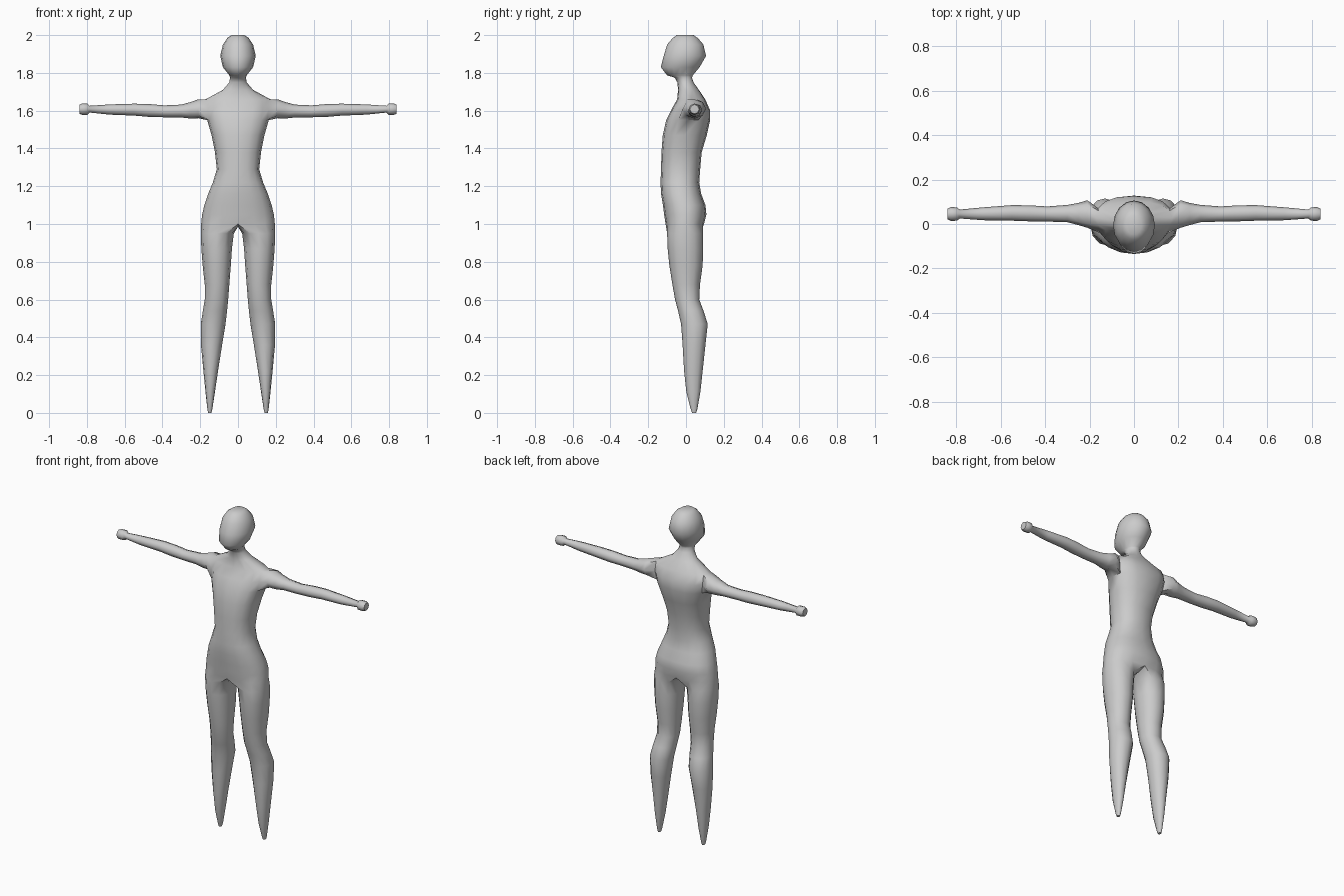
import bpy, bmesh, math

N = 16  # vertices round the trunk; 0 = front centre, 4 = +x side, 8 = back centre
bm = bmesh.new()


def spow(v, p):
    return math.copysign(abs(v) ** (2 / p), v)


def level_ring(z, cx, hw, front, back, angles, p):
    """Horizontal rounded ring: centre x, half width, front and back y."""
    cy, hy = (front + back) / 2, (back - front) / 2
    return [bm.verts.new((cx + hw * spow(math.cos(a), p), cy + hy * spow(math.sin(a), p), z))
            for a in angles]


def bridge(a, b, skip=()):
    n = len(a)
    for j in range(n):
        if j not in skip:
            bm.faces.new((a[j], a[(j + 1) % n], b[(j + 1) % n], b[j]))


# Trunk, neck and head: z, half width, front y, back y, roundness
trunk = [
    (1.00, 0.195, -0.108, 0.095, 2.3),
    (1.05, 0.190, -0.116, 0.108, 2.3),
    (1.10, 0.178, -0.122, 0.103, 2.3),
    (1.16, 0.158, -0.132, 0.080, 2.3),
    (1.22, 0.133, -0.135, 0.070, 2.3),
    (1.29, 0.112, -0.132, 0.075, 2.3),
    (1.38, 0.122, -0.130, 0.083, 2.3),
    (1.47, 0.140, -0.123, 0.110, 2.3),
    (1.55, 0.163, -0.105, 0.128, 2.4),
    (1.605, 0.172, -0.078, 0.126, 2.5),
    (1.66, 0.172, -0.047, 0.102, 2.3),
    (1.71, 0.080, -0.042, 0.068, 2.0),
    (1.75, 0.046, -0.046, 0.040, 2.0),
    (1.775, 0.042, -0.060, 0.032, 2.0),
    (1.787, 0.046, -0.100, 0.036, 2.0),
    (1.83, 0.080, -0.133, 0.072, 2.0),
    (1.89, 0.094, -0.118, 0.106, 2.0),
    (1.95, 0.080, -0.100, 0.092, 2.0),
    (1.985, 0.056, -0.070, 0.062, 2.0),
    (2.00, 0.034, -0.048, 0.040, 2.0),
]
ARMPIT = 8  # first of three rows that frame the arm openings
round_trunk = [math.radians(-90 + 360 * k / N) for k in range(N)]
rows = [level_ring(z, 0, w, f, b, round_trunk, p) for z, w, f, b, p in trunk]
for i in range(len(rows) - 1):
    bridge(rows[i], rows[i + 1], (3, 4, 11, 12) if i in (ARMPIT, ARMPIT + 1) else ())
bm.faces.new(rows[-1])

# Crotch strip shared by both legs, running back to front
crotch = [bm.verts.new((0, y, 0.985)) for y in (0.055, -0.005, -0.065)]

# Legs: z, inner x, outer x, front y, back y
leg = [
    (0.95, 0.022, 0.197, -0.100, 0.090),
    (0.87, 0.032, 0.194, -0.097, 0.091),
    (0.78, 0.038, 0.187, -0.088, 0.088),
    (0.68, 0.046, 0.176, -0.072, 0.074),
    (0.60, 0.052, 0.176, -0.058, 0.070),
    (0.54, 0.058, 0.186, -0.042, 0.093),
    (0.47, 0.066, 0.197, -0.026, 0.115),
    (0.36, 0.084, 0.196, -0.018, 0.103),
    (0.22, 0.106, 0.183, -0.010, 0.088),
    (0.11, 0.122, 0.172, 0.002, 0.076),
    (0.02, 0.136, 0.162, 0.025, 0.060),
    (0.00, 0.141, 0.158, 0.032, 0.054),
]

# Arms: x, centre y, half depth, low z, high z
arm = [
    (0.21, 0.045, 0.062, 1.560, 1.660),
    (0.25, 0.045, 0.050, 1.558, 1.646),
    (0.30, 0.047, 0.039, 1.564, 1.632),
    (0.39, 0.045, 0.034, 1.565, 1.628),
    (0.47, 0.048, 0.036, 1.567, 1.635),
    (0.55, 0.050, 0.035, 1.574, 1.637),
    (0.68, 0.046, 0.029, 1.579, 1.633),
    (0.785, 0.045, 0.020, 1.590, 1.626),
    (0.797, 0.045, 0.030, 1.578, 1.638),
    (0.825, 0.045, 0.031, 1.578, 1.638),
    (0.84, 0.045, 0.024, 1.584, 1.632),
]

for s in (1, -1):
    # Leg grows from half of the hip ring plus the crotch strip
    prev = [rows[0][(s * k) % N] for k in range(9)] + crotch
    for z, inner, outer, f, b in leg:
        angles = [math.radians((k - 4) * 30) for k in range(12)]
        ring = level_ring(z, s * (inner + outer) / 2, s * (outer - inner) / 2, f, b, angles, 2.1)
        bridge(prev, ring)
        prev = ring
    bm.faces.new(prev)

    # Arm grows from the edge of the shoulder opening
    low, mid, top = rows[ARMPIT:ARMPIT + 3]
    fr, side, bk = [(s * k) % N for k in (3, 4, 5)]
    prev = [low[side], low[fr], mid[fr], top[fr], top[side], top[bk], mid[bk], low[bk]]
    for x, cy, hy, z0, z1 in arm:
        ring = []
        for k in range(8):
            a = math.radians(45 * k)
            ring.append(bm.verts.new((s * x, cy - hy * math.sin(a),
                                      (z0 + z1) / 2 - (z1 - z0) / 2 * math.cos(a))))
        bridge(prev, ring)
        prev = ring
    bm.faces.new(prev)

bmesh.ops.delete(bm, geom=[v for v in bm.verts if not v.link_faces], context='VERTS')
bmesh.ops.recalc_face_normals(bm, faces=bm.faces)

# Finished figure
mesh = bpy.data.meshes.new("body")
bm.to_mesh(mesh)
bm.free()
grey = bpy.data.materials.new("light grey")
grey.diffuse_color = (0.6, 0.6, 0.6, 1)
mesh.materials.append(grey)
body = bpy.data.objects.new("body", mesh)
bpy.context.collection.objects.link(body)
bpy.context.view_layer.objects.active = body
body.select_set(True)
bpy.ops.object.shade_smooth_by_angle(angle=math.radians(55))
